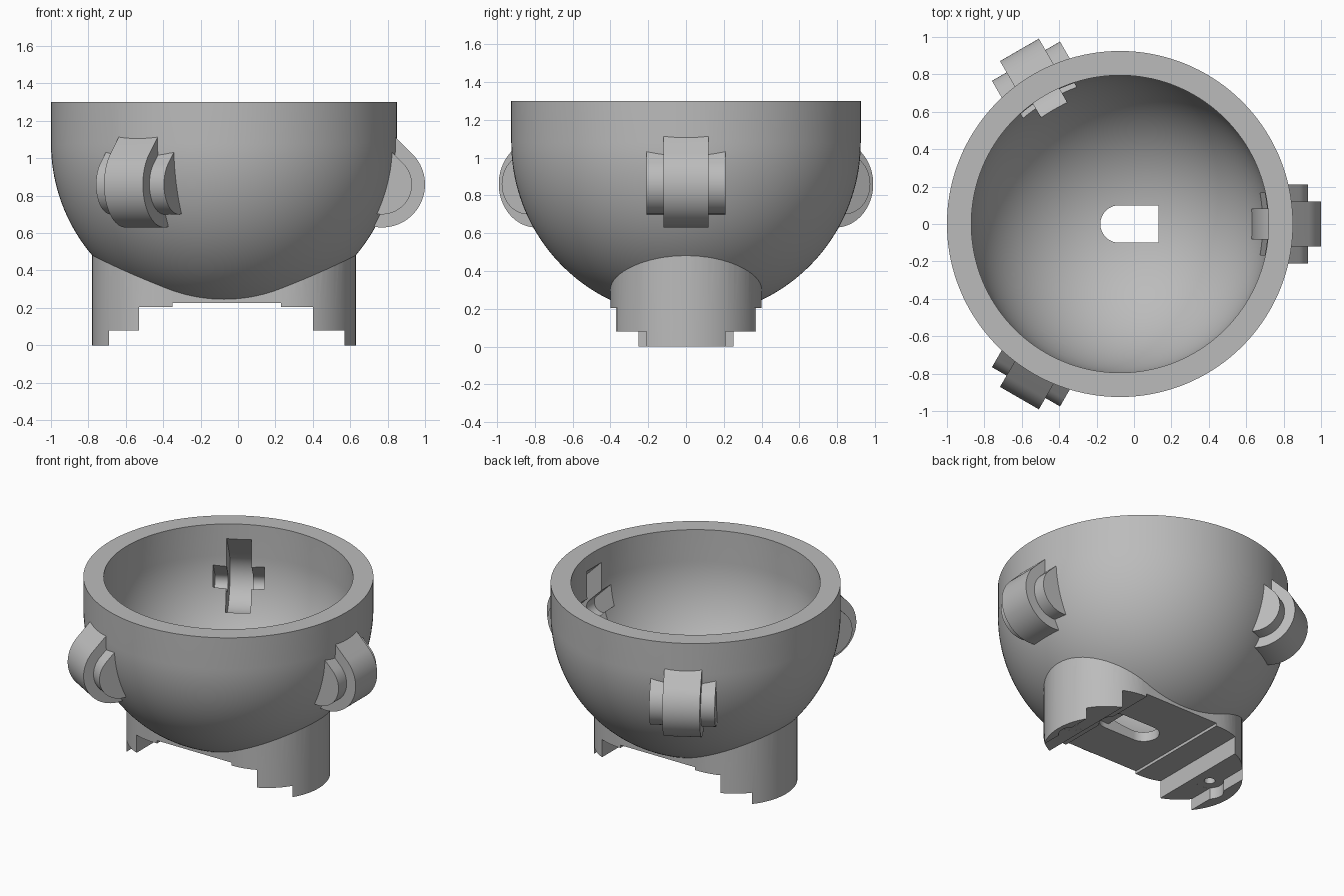
import bpy, bmesh
from math import sin, cos, pi, radians
from mathutils import Matrix

cube = bpy.data.objects.get("Cube")
if cube:
    bpy.data.objects.remove(cube, do_unlink=True)

CX = -0.075                 # bowl axis
CZ = 1.08                   # sphere centre height
R_OUT, R_IN = 0.925, 0.795
RIM = 1.3

grey = bpy.data.materials.new("matte grey")
grey.use_nodes = True
GREY = (0.5, 0.5, 0.5, 1)
grey.diffuse_color = GREY
grey.node_tree.nodes["Principled BSDF"].inputs["Base Color"].default_value = GREY


def finish(bm, name):
    bmesh.ops.recalc_face_normals(bm, faces=bm.faces)
    mesh = bpy.data.meshes.new(name)
    bm.to_mesh(mesh)
    bm.free()
    ob = bpy.data.objects.new(name, mesh)
    bpy.context.collection.objects.link(ob)
    return ob


def round_bowl(name, radius, top, rings=40, segments=144):
    """Solid hemisphere with a straight collar, revolved about the bowl axis."""
    bm = bmesh.new()
    arc = [(radius * sin(i * pi / 2 / rings), CZ - radius * cos(i * pi / 2 / rings))
           for i in range(rings + 1)]
    profile = arc + [(radius, top), (0, top)]
    verts = [bm.verts.new((CX + r, 0, z)) for r, z in profile]
    edges = [bm.edges.new(pair) for pair in zip(verts, verts[1:])]
    bmesh.ops.spin(bm, geom=verts + edges, cent=(CX, 0, 0), axis=(0, 0, 1),
                   angle=2 * pi, steps=segments)
    bmesh.ops.remove_doubles(bm, verts=bm.verts, dist=1e-4)
    return finish(bm, name)


def prism(name, outline, low, high, matrix=Matrix()):
    """Extrude a flat outline along local z from low to high."""
    bm = bmesh.new()
    face = bm.faces.new([bm.verts.new((x, y, low)) for x, y in outline])
    new = bmesh.ops.extrude_face_region(bm, geom=[face])["geom"]
    bmesh.ops.translate(bm, vec=(0, 0, high - low),
                        verts=[v for v in new if isinstance(v, bmesh.types.BMVert)])
    bm.transform(matrix)
    return finish(bm, name)


def arc(x, y, radius, start, end, n=32):
    angles = [radians(start + (end - start) * i / n) for i in range(n + 1)]
    return [(x + radius * cos(a), y + radius * sin(a)) for a in angles]


def rect(x0, x1, y):
    return [(x0, -y), (x1, -y), (x1, y), (x0, y)]


def disc(x, radius):
    return arc(x, 0, radius, 0, 350, 35)


def roller_shape(name, radius, half_width, length, azimuth):
    """Roller profile that runs inward and upward at 45 degrees."""
    curve = arc(0.845, 0.86, radius, -135, 45, 40)
    s = length * cos(pi / 4)
    outline = curve + [(x - s, z + s) for x, z in (curve[-1], curve[0])]
    place = (Matrix.Translation((CX, 0, 0)) @ Matrix.Rotation(azimuth, 4, 'Z')
             @ Matrix.Rotation(pi / 2, 4, 'X'))
    return prism(name, outline, -half_width, half_width, place)


def combine(target, tool, operation):
    mod = target.modifiers.new(tool.name, 'BOOLEAN')
    mod.operation, mod.solver, mod.object = operation, 'EXACT', tool
    bpy.context.view_layer.update()
    graph = bpy.context.evaluated_depsgraph_get()
    mesh = bpy.data.meshes.new_from_object(target.evaluated_get(graph))
    target.modifiers.clear()
    target.data = mesh
    bpy.data.objects.remove(tool, do_unlink=True)


holder = round_bowl("ball_holder", R_OUT, RIM)

# Stadium base that carries the bowl
stadium = arc(CX + 0.305, 0, 0.4, -90, 90) + arc(CX - 0.305, 0, 0.4, 90, 270)
combine(holder, prism("base", stadium, 0, 0.55), 'UNION')

# Stepped roller housings, three around the bowl
azimuths = [i * 2 * pi / 3 for i in range(3)]
for a in azimuths:
    combine(holder, roller_shape("axle_housing", 0.16, 0.21, 0.35, a), 'UNION')
    combine(holder, roller_shape("roller_housing", 0.23, 0.12, 0.35, a), 'UNION')

# Ball cavity, then the roller and axle slots
combine(holder, round_bowl("ball_cavity", R_IN, RIM + 0.2), 'DIFFERENCE')
for a in azimuths:
    combine(holder, roller_shape("roller_slot", 0.2, 0.08, 0.45, a), 'DIFFERENCE')
    combine(holder, roller_shape("axle_slot", 0.06, 0.165, 0.45, a), 'DIFFERENCE')

# Steps under the base leave two legs with thin feet
for x0, x1, top in ((-0.69, 0.57, 0.08), (-0.53, 0.40, 0.205), (-0.35, 0.23, 0.225)):
    combine(holder, prism("step", rect(x0, x1, 0.6), -0.1, top), 'DIFFERENCE')

# Screw holes with clearance notches in the feet
for x in (-0.63, 0.51):
    combine(holder, prism("notch", disc(x, 0.09), -0.1, 0.0805), 'DIFFERENCE')
    combine(holder, prism("screw_hole", disc(x, 0.035), -0.1, 0.3), 'DIFFERENCE')

# Sensor window and the wider recess below it
window = [(0.13, -0.1), (0.13, 0.1)] + arc(-0.08, 0, 0.1, 90, 270)
recess = arc(0.16, 0, 0.1, -90, 90) + arc(-0.08, 0, 0.1, 90, 270)
combine(holder, prism("recess", recess, 0.1, 0.262), 'DIFFERENCE')
combine(holder, prism("window", window, 0.1, 0.5), 'DIFFERENCE')

holder.data.materials.clear()
holder.data.materials.append(grey)
for poly in holder.data.polygons:
    poly.material_index = 0
bpy.ops.object.select_all(action='DESELECT')
holder.select_set(True)
bpy.context.view_layer.objects.active = holder
bpy.ops.object.shade_smooth_by_angle(angle=radians(25))
